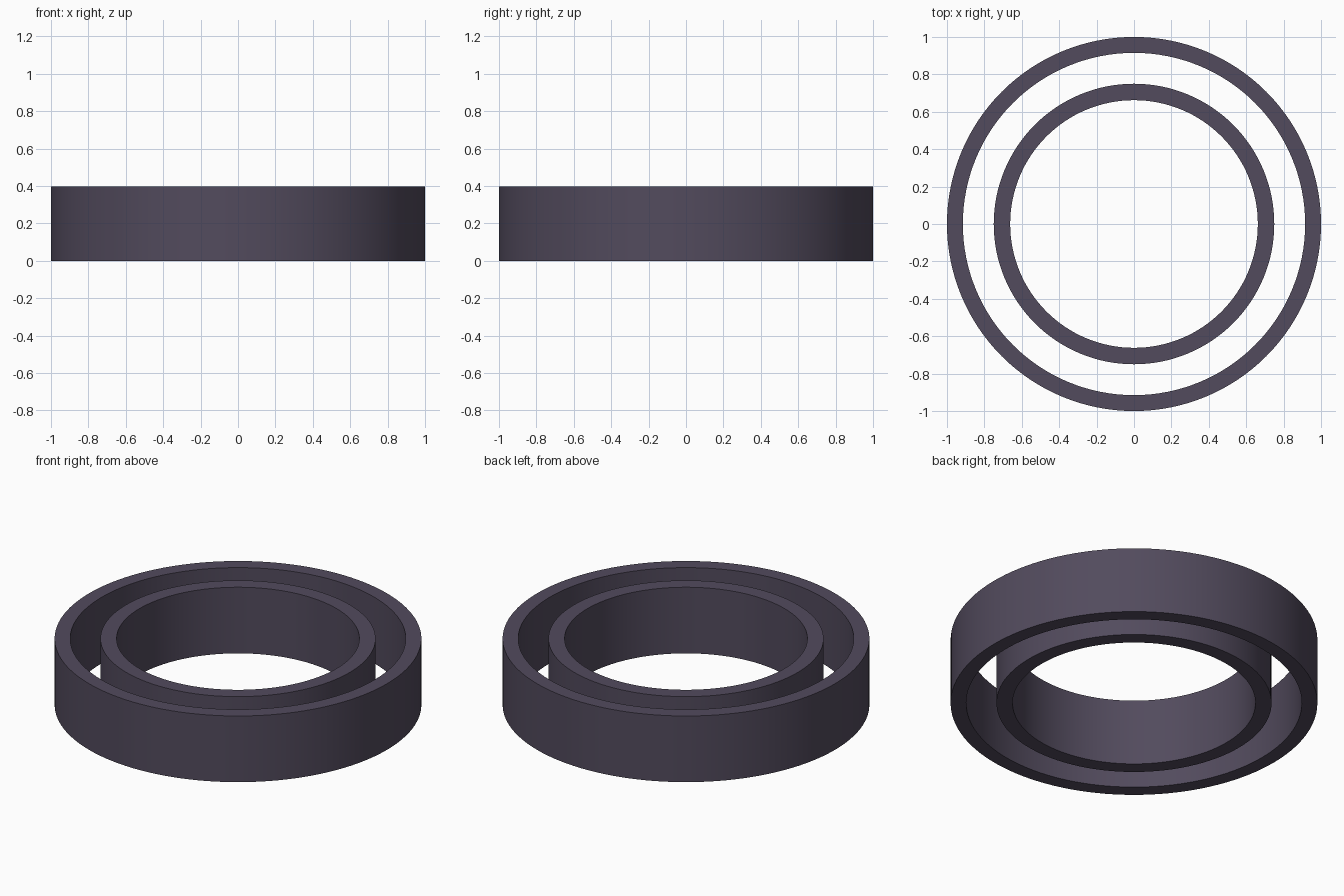
import bpy, bmesh, math

if "Cube" in bpy.data.objects:
    bpy.data.objects.remove(bpy.data.objects["Cube"])

HEIGHT = 0.398
SEGMENTS = 128

mat = bpy.data.materials.new("dark_violet_grey")
mat.diffuse_color = (0.085, 0.07, 0.11, 1.0)
mat.use_nodes = True
mat.node_tree.nodes["Principled BSDF"].inputs["Base Color"].default_value = mat.diffuse_color


def make_ring(name, r_out, r_in):
    """Rectangular profile swept into a closed ring."""
    profile = [(r_in, 0), (r_out, 0), (r_out, HEIGHT), (r_in, HEIGHT)]
    bm = bmesh.new()
    loops = []
    for i in range(SEGMENTS):
        a = 2 * math.pi * i / SEGMENTS
        loops.append([bm.verts.new((r * math.cos(a), r * math.sin(a), z)) for r, z in profile])
    for i in range(SEGMENTS):
        p, q = loops[i], loops[(i + 1) % SEGMENTS]
        for k in range(4):
            n = (k + 1) % 4
            bm.faces.new((p[k], q[k], q[n], p[n]))
    bmesh.ops.recalc_face_normals(bm, faces=bm.faces)
    mesh = bpy.data.meshes.new(name)
    bm.to_mesh(mesh)
    bm.free()
    mesh.materials.append(mat)
    obj = bpy.data.objects.new(name, mesh)
    bpy.context.collection.objects.link(obj)
    # Smooth walls, sharp rims
    bpy.ops.object.select_all(action='DESELECT')
    obj.select_set(True)
    bpy.context.view_layer.objects.active = obj
    bpy.ops.object.shade_smooth_by_angle(angle=math.radians(30))
    return obj


# Two concentric rings with an open gap between them
make_ring("outer_ring", 1.0, 0.915)
make_ring("inner_ring", 0.75, 0.662)
